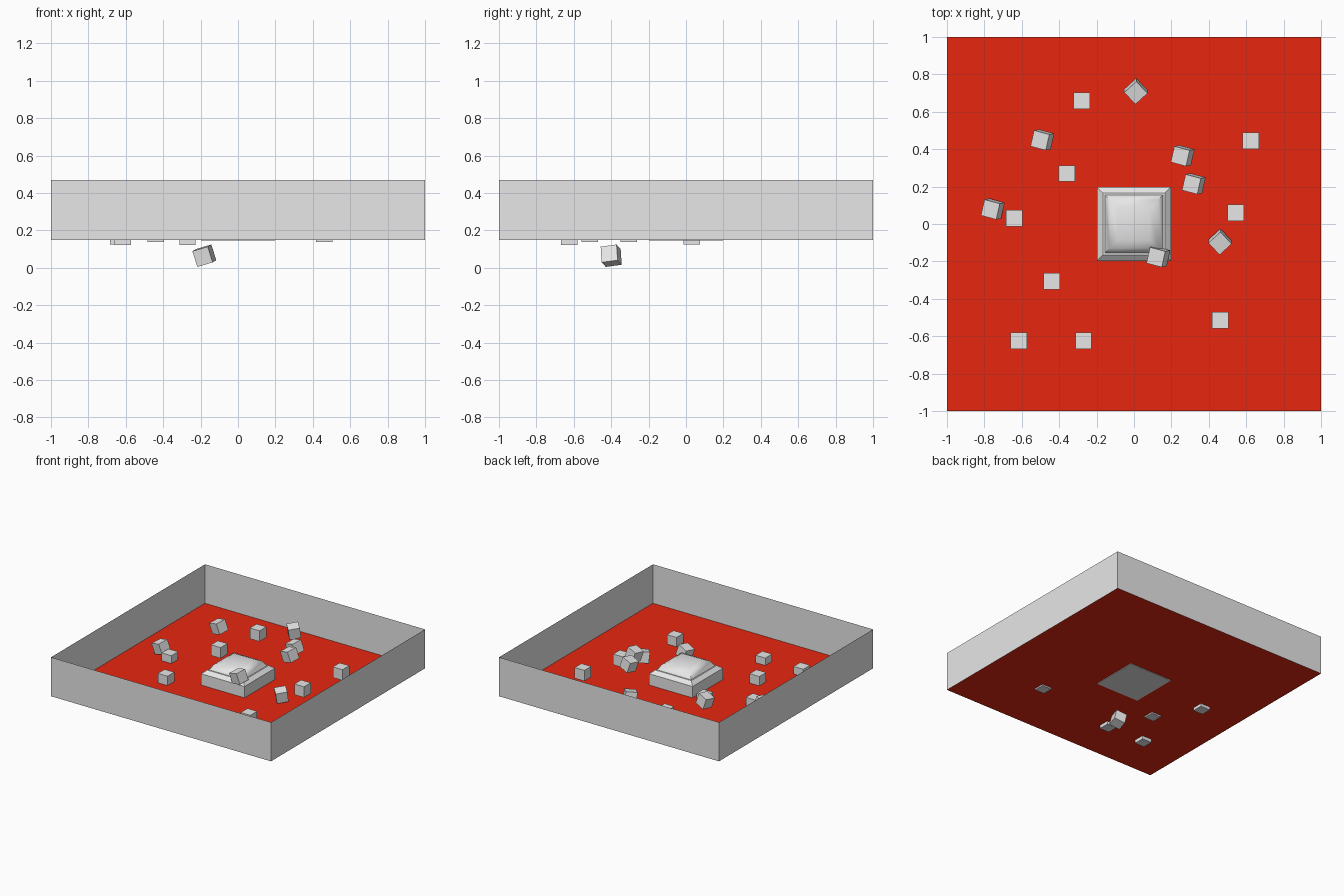
import bpy, bmesh
from math import radians
from mathutils import Matrix, Vector

old = bpy.data.objects.get("Cube")
if old:
    bpy.data.objects.remove(old, do_unlink=True)


def material(name, rgb):
    m = bpy.data.materials.new(name)
    m.use_nodes = True
    m.diffuse_color = (*rgb, 1)
    m.node_tree.nodes["Principled BSDF"].inputs["Base Color"].default_value = (*rgb, 1)
    return m


GREY = material("light grey", (0.8, 0.8, 0.8))
RED = material("floor red", (0.8, 0.02, 0.005))


def finish(bm, name, mat):
    mesh = bpy.data.meshes.new(name)
    bm.to_mesh(mesh)
    bm.free()
    mesh.materials.append(mat)
    ob = bpy.data.objects.new(name, mesh)
    bpy.context.collection.objects.link(ob)
    return ob


def square(bm, half, z):
    return [bm.verts.new((half * a, half * b, z))
            for a, b in ((-1, -1), (1, -1), (1, 1), (-1, 1))]


def bridge(bm, low, high):
    for i in range(4):
        j = (i + 1) % 4
        bm.faces.new((low[i], low[j], high[j], high[i]))


FLOOR, RIM = 0.15, 0.47

# Floor sheet
bm = bmesh.new()
bm.faces.new(square(bm, 1, FLOOR))
finish(bm, "floor", RED)

# Four thin perimeter walls
bm = bmesh.new()
bridge(bm, square(bm, 1, FLOOR), square(bm, 1, RIM))
finish(bm, "walls", GREY)

# Stepped square pedestal from stacked rings
bm = bmesh.new()
profile = [(0.197, 0.145), (0.197, 0.243), (0.165, 0.27), (0.155, 0.27),
           (0.13, 0.31), (0.085, 0.33)]
rings = [square(bm, half, z) for half, z in profile]
for low, high in zip(rings, rings[1:]):
    bridge(bm, low, high)
bm.faces.new(rings[0][::-1])
bm.faces.new(rings[-1])
pedestal = finish(bm, "pedestal", GREY)
bpy.context.view_layer.objects.active = pedestal
pedestal.select_set(True)
bpy.ops.object.shade_smooth_by_angle(angle=radians(40))
pedestal.select_set(False)

# Scattered crates: upright, tumbling, and turned corner-on
upright = Matrix.Identity(4)
tumbled = (Matrix.Rotation(radians(-15), 4, "Z") @ Matrix.Rotation(radians(-16), 4, "Y")
           @ Matrix.Rotation(radians(8), 4, "X"))
turned = Matrix.Rotation(radians(12), 4, "X") @ Matrix.Rotation(radians(43), 4, "Z")

crates = {
    "upright_crate": (upright, [
        (-0.28, 0.66, 0.23), (0.625, 0.445, 0.235), (-0.36, 0.27, 0.22),
        (-0.64, 0.03, 0.17), (0.545, 0.06, 0.22), (-0.44, -0.305, 0.183),
        (-0.615, -0.625, 0.167), (-0.27, -0.625, 0.167), (0.46, -0.515, 0.183)]),
    "tumbled_crate": (tumbled, [
        (-0.49, 0.45, 0.305), (0.26, 0.365, 0.37), (0.32, 0.215, 0.38),
        (-0.755, 0.08, 0.21), (0.13, -0.175, 0.3), (-0.18, -0.4, 0.065)]),
    "turned_crate": (turned, [(0.01, 0.71, 0.305), (0.46, -0.095, 0.208)]),
}
for name, (rotation, places) in crates.items():
    for place in places:
        bm = bmesh.new()
        bmesh.ops.create_cube(bm, size=0.088,
                              matrix=Matrix.Translation(Vector(place)) @ rotation)
        finish(bm, name, GREY)
